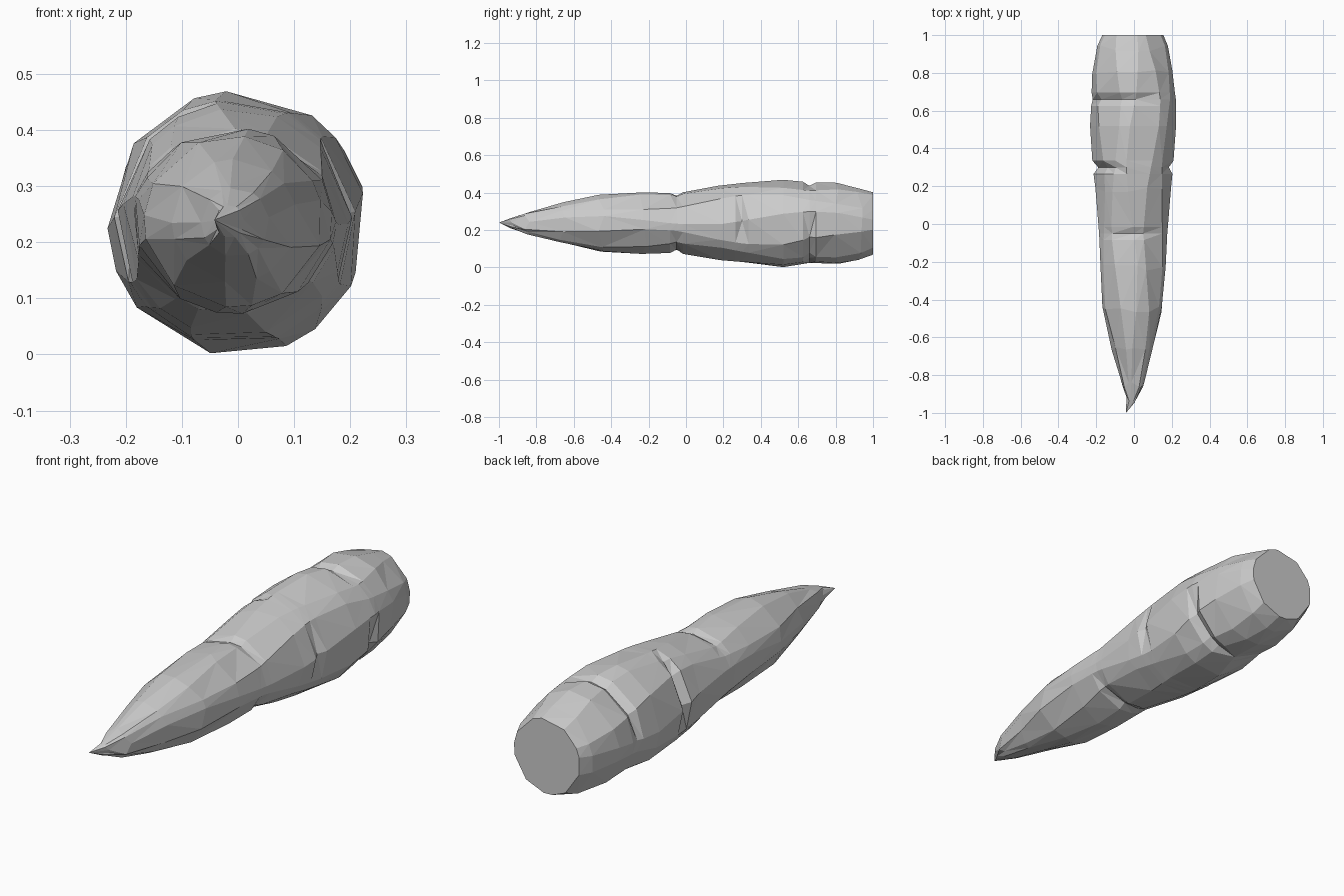
import bpy, bmesh, math, random
from mathutils import Vector

if "Cube" in bpy.data.objects:
    bpy.data.objects.remove(bpy.data.objects["Cube"])

random.seed(4)
SIDES = 13

# Outline read along the root: y, x min, x max, z min, z max
OUTLINE = [
    (1.00, -.170, .155, .070, .402), (0.93, -.195, .180, .042, .425),
    (0.80, -.220, .207, .022, .452), (0.66, -.222, .228, .026, .452),
    (0.52, -.230, .226, .000, .467), (0.30, -.216, .204, .018, .452),
    (0.18, -.205, .194, .034, .436), (-.05, -.190, .174, .080, .394),
    (-.23, -.180, .166, .074, .402), (-.45, -.166, .150, .086, .388),
    (-.66, -.117, .104, .130, .347), (-.85, -.065, .055, .174, .296),
    (-.93, -.040, .010, .208, .266),
]

# Crease grooves: y, centre angle in degrees (0 = +x, 90 = up), half width, depth
CREASES = [
    (0.66, 125, 65, .024), (0.66, -45, 45, .026),
    (0.30, 155, 50, .030), (0.30, 5, 32, .022),
    (-.05, 95, 40, .014), (-.05, -75, 45, .020),
]


def outline_at(y):
    """Interpolate the outline at a given y."""
    for a, b in zip(OUTLINE, OUTLINE[1:]):
        if b[0] <= y <= a[0]:
            t = (a[0] - y) / (a[0] - b[0])
            return [p + (q - p) * t for p, q in zip(a[1:], b[1:])]


def groove(y, angle):
    """Depth of any crease cut at this ring and angle."""
    depth = 0
    for cy, mid, half, d in CREASES:
        off = abs((math.degrees(angle) - mid + 180) % 360 - 180)
        if abs(cy - y) < 1e-4 and off < half:
            depth = max(depth, d * min(1, 1.8 * (1 - off / half)))
    return depth


crease_ys = {c[0] for c in CREASES}
ring_ys = {o[0] for o in OUTLINE}
for cy in crease_ys:
    ring_ys |= {cy + .035, cy - .035}

bm = bmesh.new()
rings = []
for y in sorted(ring_ys, reverse=True):
    x0, x1, z0, z1 = outline_at(y)
    near_crease = any(abs(y - c) < .05 for c in crease_ys)
    wobble = 0 if near_crease or y in (1.0, .52) else .018
    ring = []
    for i in range(SIDES):
        # Gentle twist along the length makes the facets irregular
        a = 2 * math.pi * i / SIDES + math.pi / 2 + .16 * math.sin(5 * y + i * 1.7)
        s = 1.012 - groove(y, a) / ((x1 - x0) / 2)
        ring.append(bm.verts.new((
            (x0 + x1) / 2 + (x1 - x0) / 2 * s * math.cos(a),
            y + random.uniform(-wobble, wobble),
            max(0, (z0 + z1) / 2 + (z1 - z0) / 2 * s * math.sin(a)))))
    rings.append(ring)

# Flat cut end
bm.faces.new(rings[0])

# Skin between rings, split into facets
skin = []
for a, b in zip(rings, rings[1:]):
    for i in range(SIDES):
        j = (i + 1) % SIDES
        skin.append(bm.faces.new((a[i], a[j], b[j], b[i])))
bmesh.ops.triangulate(bm, faces=skin, quad_method='SHORT_EDGE')

# Bent root tip
tip = bm.verts.new((-.042, -1, .24))
for i in range(SIDES):
    bm.faces.new((rings[-1][i], rings[-1][(i + 1) % SIDES], tip))

bmesh.ops.recalc_face_normals(bm, faces=bm.faces)
for v in bm.verts:
    if abs(v.co.y - 1) < .001:
        v.co.y = 1
mesh = bpy.data.meshes.new("carrot_root")
bm.to_mesh(mesh)
bm.free()
root = bpy.data.objects.new("carrot_root", mesh)
bpy.context.collection.objects.link(root)
